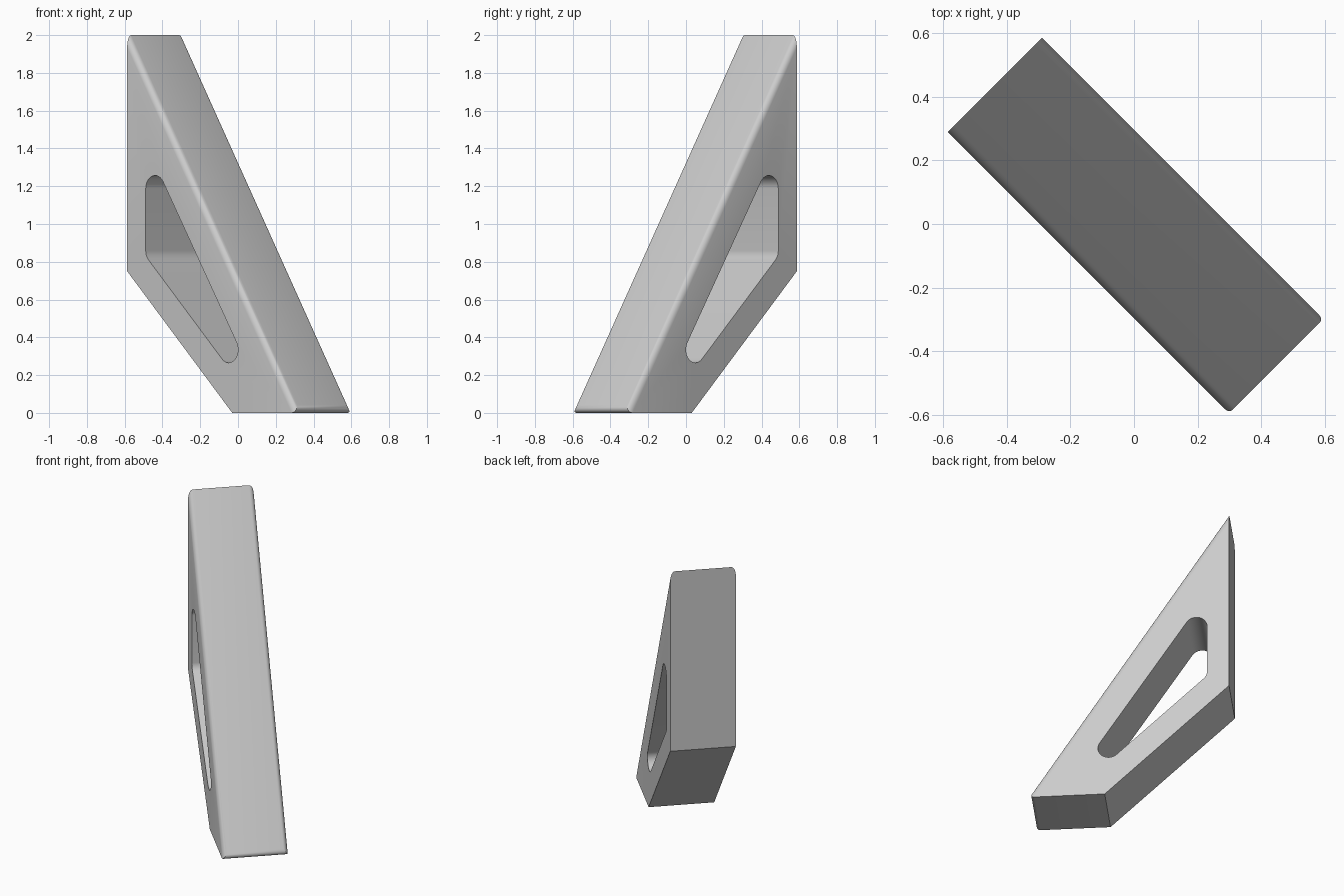
import bpy, bmesh, math
from mathutils import Vector

cube = bpy.data.objects.get("Cube")
if cube:
    bpy.data.objects.remove(cube)

HALF = 0.21                      # half the thickness of the block
SPIN = -math.pi / 4              # block stands diagonally

grey = bpy.data.materials.new("light grey")
grey.use_nodes = True
grey.diffuse_color = (0.6, 0.6, 0.6, 1)
grey.node_tree.nodes["Principled BSDF"].inputs["Base Color"].default_value = (0.6, 0.6, 0.6, 1)


def prism(name, outline, half):
    """Extrude a closed x-z outline symmetrically along y."""
    bm = bmesh.new()
    face = bm.faces.new([bm.verts.new((x, -half, z)) for x, z in outline])
    ext = bmesh.ops.extrude_face_region(bm, geom=[face])["geom"]
    verts = [g for g in ext if isinstance(g, bmesh.types.BMVert)]
    bmesh.ops.translate(bm, verts=verts, vec=(0, 2 * half, 0))
    bmesh.ops.recalc_face_normals(bm, faces=bm.faces)
    # weight the edges of the sloping face: soft sides, rounder foot
    weights = bm.edges.layers.float.new("bevel_weight_edge")
    for e in bm.edges:
        a, b = (v.co for v in e.verts)
        if abs(a.z - b.z) > 1.5:
            e[weights] = 0.6
        elif abs(a.y - b.y) > half and a.z < 0.01 and a.x > 0.4:
            e[weights] = 1.0
    mesh = bpy.data.meshes.new(name)
    bm.to_mesh(mesh)
    bm.free()
    obj = bpy.data.objects.new(name, mesh)
    bpy.context.collection.objects.link(obj)
    obj.rotation_euler.z = SPIN
    mesh.materials.append(grey)
    return obj


def rounded(centres, radius, steps=12):
    """Outline around counter-clockwise centres with round corners."""
    pts = [Vector(c) for c in centres]
    out = []
    for i, c in enumerate(pts):
        d_in, d_out = c - pts[i - 1], pts[(i + 1) % len(pts)] - c
        start = math.atan2(-d_in.x, d_in.y)
        sweep = (math.atan2(-d_out.x, d_out.y) - start) % math.tau
        for k in range(steps + 1):
            t = start + sweep * k / steps
            out.append((c.x + radius * math.cos(t), c.y + radius * math.sin(t)))
    return out


# Wedge-shaped block with softened sloping face
block = prism("wedge_block", [(-0.62, 0.75), (0.167, 0), (0.652, 0), (-0.62, 2)], HALF)
bevel = block.modifiers.new("soft edges", "BEVEL")
bevel.limit_method = "WEIGHT"
bevel.width = 0.05
bevel.segments = 6

# Rounded triangular window through the block
cutter = prism("window_cutter", rounded([(0.14, 0.335), (-0.411, 1.187), (-0.411, 0.86)], 0.07), 0.4)
cutter.hide_render = True
cut = block.modifiers.new("window", "BOOLEAN")
cut.operation = "DIFFERENCE"
cut.solver = "EXACT"
cut.object = cutter

# Apply the modifiers, drop the cutter, smooth the round parts
bpy.context.view_layer.objects.active = block
for obj in bpy.context.view_layer.objects:
    obj.select_set(obj == block)
for name in [m.name for m in block.modifiers]:
    bpy.ops.object.modifier_apply(modifier=name)
bpy.data.objects.remove(cutter)
bpy.ops.object.shade_smooth_by_angle(angle=math.radians(30))
